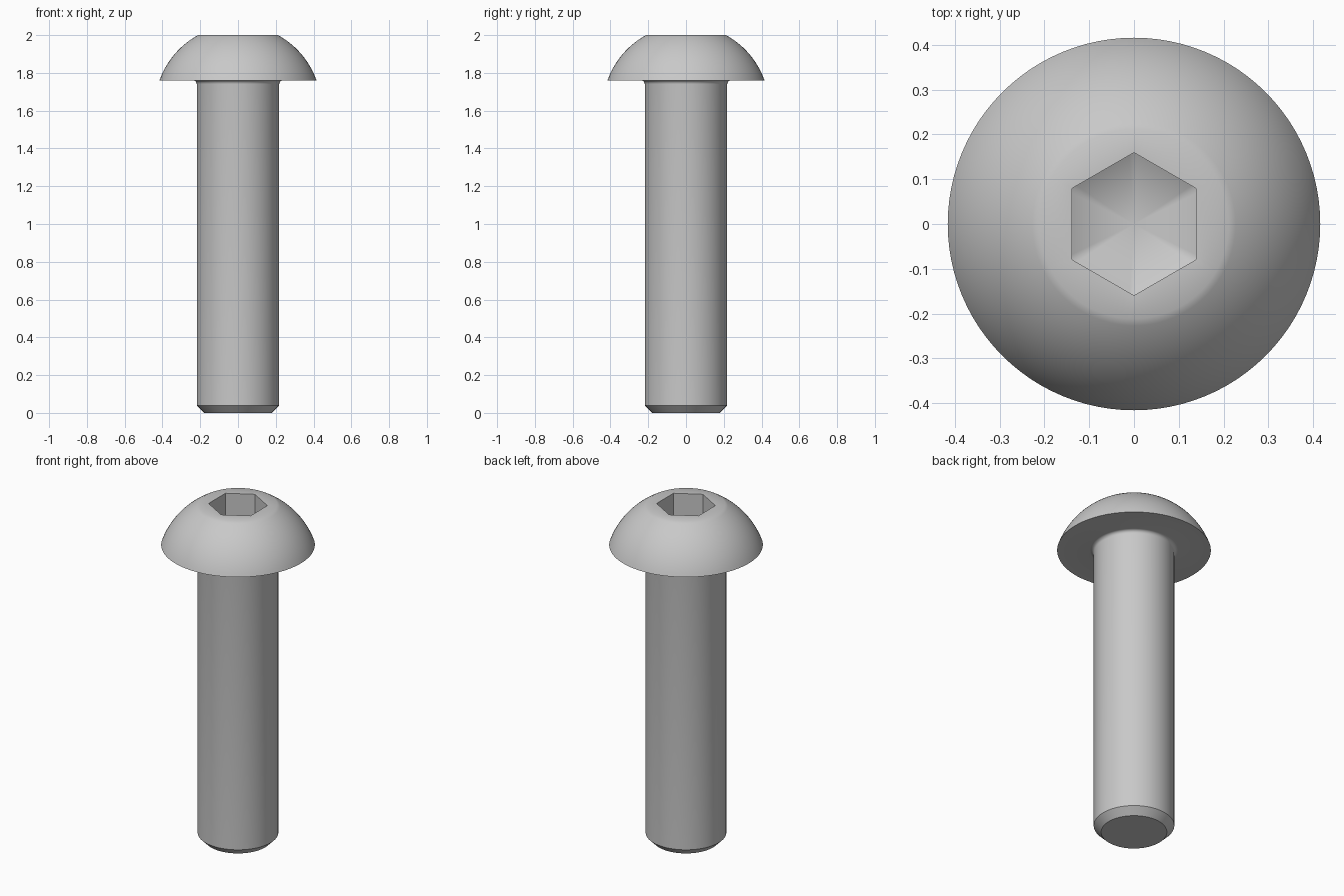
import bpy, bmesh, math

if "Cube" in bpy.data.objects:
    bpy.data.objects.remove(bpy.data.objects["Cube"])

SEG = 96           # divisible by 12 so the socket corners land on vertices
APOTHEM = 0.138    # half the socket width across flats

steel = bpy.data.materials.new("steel_grey")
steel.diffuse_color = (0.58, 0.58, 0.58, 1)
steel.use_nodes = True
steel.node_tree.nodes["Principled BSDF"].inputs["Base Color"].default_value = steel.diffuse_color


def circle(r):
    return lambda a: r


def hexagon(a):
    # radius of a hexagon with corners on the y axis
    return APOTHEM / math.cos((a + math.pi / 6) % (math.pi / 3) - math.pi / 6)


# Shank: chamfered tip, straight side, small fillet under the head
rings = [(circle(0.178), 0.0), (circle(0.218), 0.04), (circle(0.218), 1.74)]
for i in range(1, 6):
    t = math.pi / 2 * i / 5
    rings.append((circle(0.238 - 0.02 * math.cos(t)), 1.74 + 0.02 * math.sin(t)))

# Domed head: spherical arc from the rim to the flat top
R, CZ = 0.441, 1.613
start, end = math.asin((1.76 - CZ) / R), math.asin((2.0 - CZ) / R)
for i in range(19):
    t = start + (end - start) * i / 18
    rings.append((circle(R * math.cos(t)), CZ + R * math.sin(t)))

# Hexagonal socket walls
rings += [(hexagon, 2.0), (hexagon, 1.863)]

bm = bmesh.new()
loops = []
for radius, z in rings:
    loop = []
    for k in range(SEG):
        a = 2 * math.pi * k / SEG
        loop.append(bm.verts.new((radius(a) * math.cos(a), radius(a) * math.sin(a), z)))
    loops.append(loop)

for low, high in zip(loops, loops[1:]):
    for k in range(SEG):
        n = (k + 1) % SEG
        bm.faces.new((low[k], low[n], high[n], high[k]))

# Flat tip and conical socket floor
bm.faces.new(loops[0][::-1])
apex = bm.verts.new((0, 0, 1.785))
for k in range(SEG):
    bm.faces.new((loops[-1][k], loops[-1][(k + 1) % SEG], apex))

bmesh.ops.recalc_face_normals(bm, faces=bm.faces)
mesh = bpy.data.meshes.new("button_head_bolt")
bm.to_mesh(mesh)
bm.free()
mesh.materials.append(steel)

bolt = bpy.data.objects.new("button_head_bolt", mesh)
bpy.context.collection.objects.link(bolt)
bpy.context.view_layer.objects.active = bolt
bolt.select_set(True)
bpy.ops.object.shade_smooth_by_angle(angle=math.radians(40))
